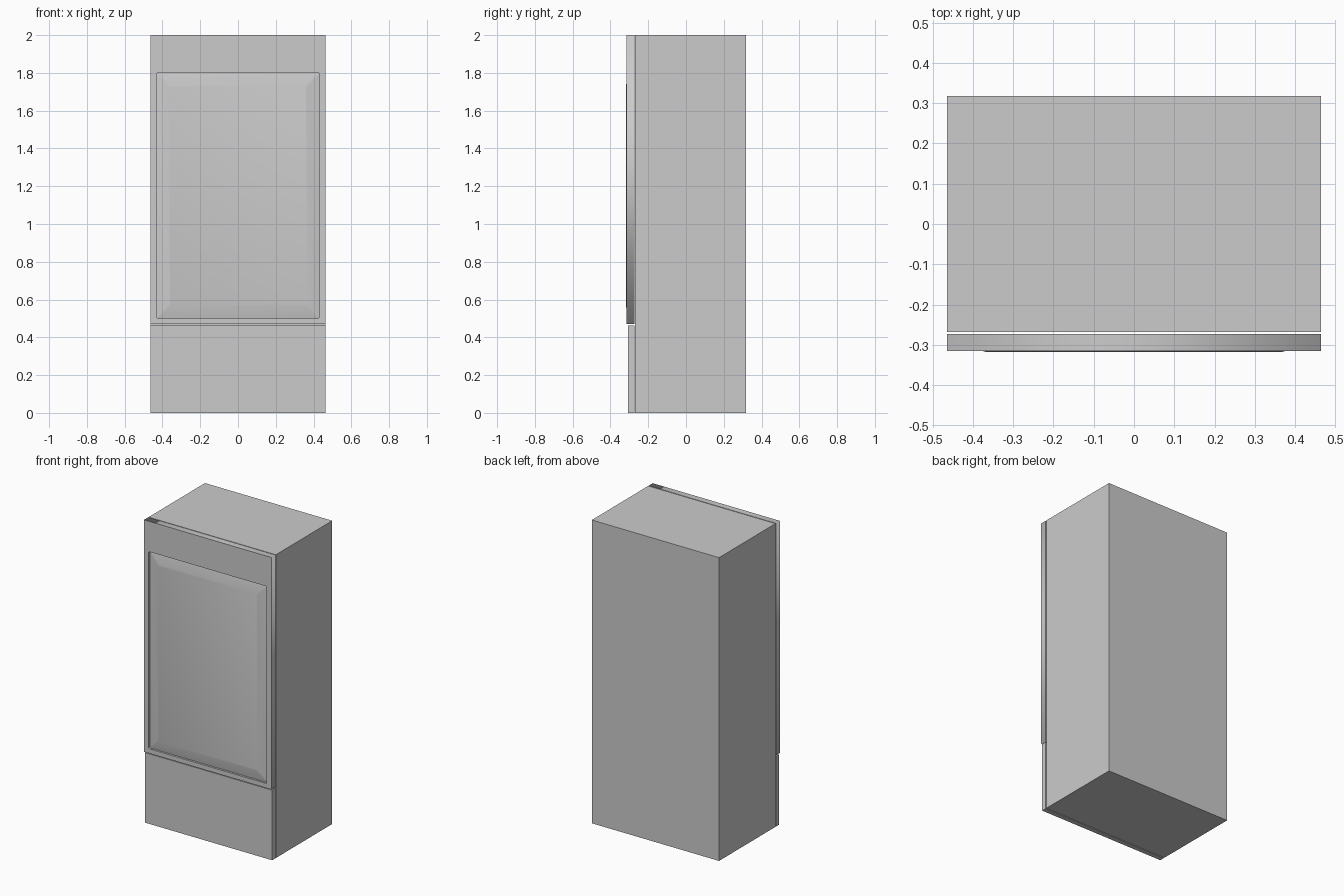
import bpy, bmesh, math

if "Cube" in bpy.data.objects:
    bpy.data.objects.remove(bpy.data.objects["Cube"])

W = 0.464            # half width
BACK, FRONT = -0.2736, -0.316   # door back and front planes


def box(name, x0, x1, y0, y1, z0, z1):
    bm = bmesh.new()
    bmesh.ops.create_cube(bm, size=1)
    for v in bm.verts:
        v.co.x = x1 if v.co.x > 0 else x0
        v.co.y = y1 if v.co.y > 0 else y0
        v.co.z = z1 if v.co.z > 0 else z0
    return finish(name, bm)


def finish(name, bm):
    bmesh.ops.recalc_face_normals(bm, faces=bm.faces[:])
    me = bpy.data.meshes.new(name)
    bm.to_mesh(me)
    bm.free()
    ob = bpy.data.objects.new(name, me)
    bpy.context.collection.objects.link(ob)
    return ob


def rounded_rect(hw, z0, z1, r, seg=3):
    """Outline in x,z with rounded corners."""
    pts = []
    corners = [(hw - r, z1 - r), (-hw + r, z1 - r), (-hw + r, z0 + r), (hw - r, z0 + r)]
    for i, (cx, cz) in enumerate(corners):
        for k in range(seg + 1):
            a = math.pi / 2 * (i + k / seg)
            pts.append((cx + r * math.cos(a), cz + r * math.sin(a)))
    return pts


def activate(ob):
    bpy.ops.object.select_all(action='DESELECT')
    ob.select_set(True)
    bpy.context.view_layer.objects.active = ob


# Main cabinet and lower kick panel
box("cabinet", -W, W, -0.2687, 0.3185, 0, 2)
box("lower_panel", -W, W, -0.307, BACK, 0, 0.462)

# Upper door frame: outline with a rounded window hole, extruded
window = rounded_rect(0.431, 0.50, 1.80, 0.008)
outer = [(-W, 0.47), (W, 0.47), (W, 2.0), (-W, 2.0)]
cu = bpy.data.curves.new("door_frame", 'CURVE')
cu.dimensions = '2D'
cu.fill_mode = 'BOTH'
cu.extrude = (BACK - FRONT) / 2
for pts in (outer, window):
    sp = cu.splines.new('POLY')
    sp.points.add(len(pts) - 1)
    for p, (x, z) in zip(sp.points, pts):
        p.co = (x, z, 0, 1)
    sp.use_cyclic_u = True
frame = bpy.data.objects.new("door_frame", cu)
frame.rotation_euler.x = math.pi / 2
frame.location.y = (BACK + FRONT) / 2
bpy.context.collection.objects.link(frame)
activate(frame)
bpy.ops.object.convert(target='MESH')

# Window pane: recessed edge rising to a slightly proud softly shaded face
bm = bmesh.new()
inner = rounded_rect(0.363, 0.568, 1.732, 0.008)
rings = []
for pts, y in ((window, BACK), (window, -0.303), (inner, -0.3185)):
    rings.append([bm.verts.new((x, y, z)) for x, z in pts])
n = len(window)
for a, b in zip(rings, rings[1:]):
    for i in range(n):
        j = (i + 1) % n
        bm.faces.new((a[i], a[j], b[j], b[i]))
bm.faces.new(rings[0])
bm.faces.new(rings[-1])
pane = finish("window_pane", bm)
activate(pane)
bpy.ops.object.shade_smooth_by_angle(angle=math.radians(30))
